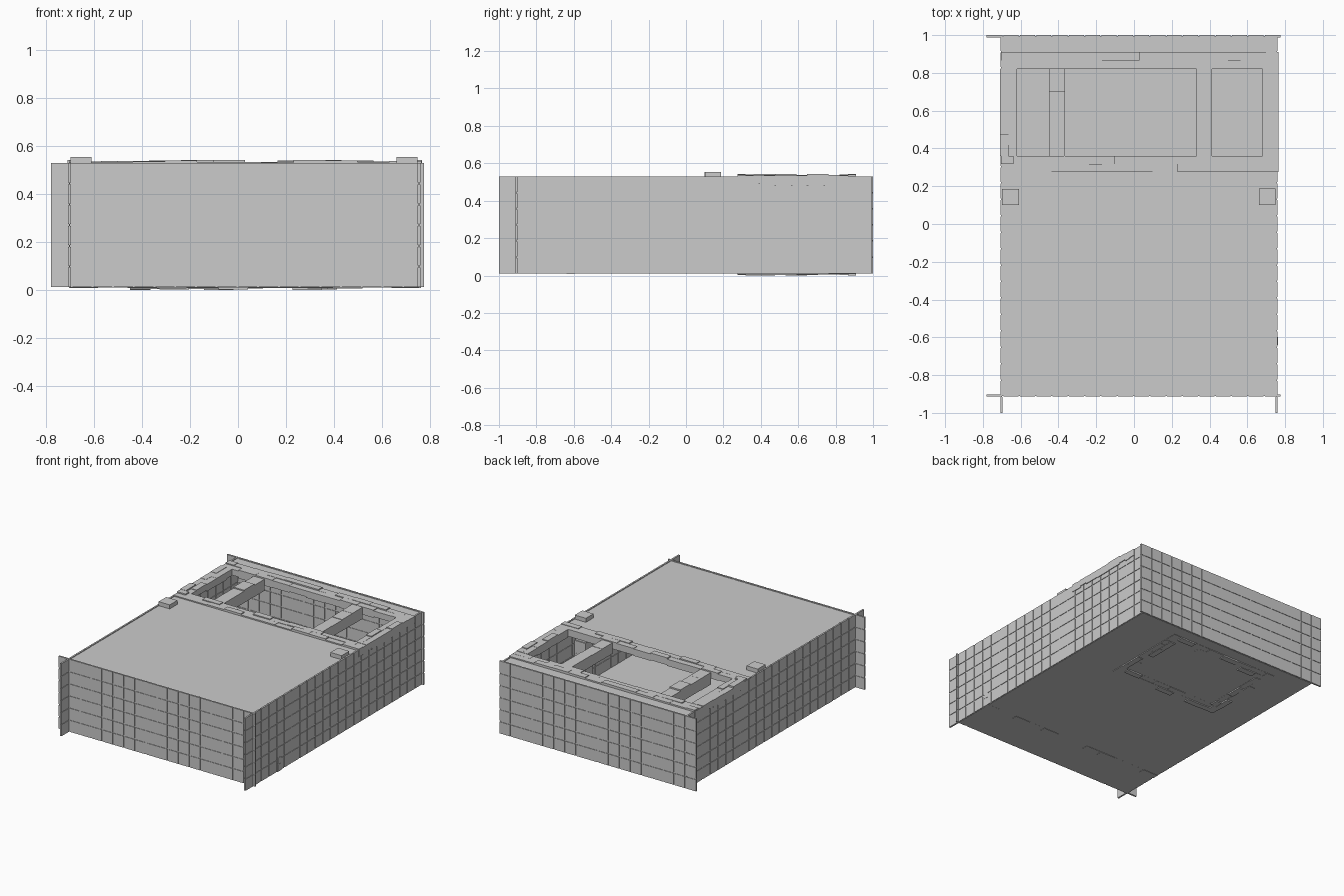
import bpy, bmesh, random

if "Cube" in bpy.data.objects:
    bpy.data.objects.remove(bpy.data.objects["Cube"])

random.seed(4)


def add_box(bm, x0, x1, y0, y1, z0, z1):
    v = bmesh.ops.create_cube(bm, size=1)["verts"]
    for p in v:
        p.co = (x0 + (p.co.x + .5) * (x1 - x0),
                y0 + (p.co.y + .5) * (y1 - y0),
                z0 + (p.co.z + .5) * (z1 - z0))


def finish(bm, name):
    me = bpy.data.meshes.new(name)
    bm.to_mesh(me)
    bm.free()
    ob = bpy.data.objects.new(name, me)
    bpy.context.collection.objects.link(ob)
    return ob


def slab(name, *b):
    bm = bmesh.new()
    add_box(bm, *b)
    return finish(bm, name)


Z0, Z1 = .012, .53


def tiled_wall(name, axis, a0, a1, pos, cols, rows=6, thick=.012, gap=.008):
    """Thin wall of square tiles standing proud of a core sheet on both sides."""
    bm = bmesh.new()

    def put(a, b, z0, z1, t):
        if axis == 'x':
            add_box(bm, a, b, pos - t / 2, pos + t / 2, z0, z1)
        else:
            add_box(bm, pos - t / 2, pos + t / 2, a, b, z0, z1)

    put(a0, a1, Z0, Z1, thick * .4)
    da, dz = (a1 - a0) / cols, (Z1 - Z0) / rows
    for i in range(cols):
        for j in range(rows):
            put(a0 + i * da + (gap / 2 if i else 0),
                a0 + (i + 1) * da - (gap / 2 if i < cols - 1 else 0),
                Z0 + j * dz + (gap / 2 if j else 0),
                Z0 + (j + 1) * dz - (gap / 2 if j < rows - 1 else 0), thick)
    return finish(bm, name)


def stone_strip(name, x0, x1, y0, y1, z0, z1, length=.13, rows=2, jz=.006):
    """Rows of rough stones along the longer side of a rectangle."""
    bm = bmesh.new()
    along_x = x1 - x0 > y1 - y0
    a0, a1, b0, b1 = (x0, x1, y0, y1) if along_x else (y0, y1, x0, x1)
    n = max(1, round((a1 - a0) / length))
    step, w = (a1 - a0) / n, (b1 - b0) / rows
    for r in range(rows):
        cuts = [a0] + [a0 + step * (i + (.5 if r % 2 else 0))
                       for i in range(0 if r % 2 else 1, n)] + [a1]
        for s, e in zip(cuts, cuts[1:]):
            lo = z0 + random.uniform(-jz, jz)
            hi = z1 + random.uniform(-jz, jz)
            c, d = b0 + r * w, b0 + (r + 1) * w
            box = (s, e, c, d) if along_x else (c, d, s, e)
            add_box(bm, *box, lo, hi)
    return finish(bm, name)


# Tiled outer walls, overlapping past the corners
tiled_wall("front_wall", 'x', -.78, .775, -.908, 18)
tiled_wall("back_wall", 'x', -.78, .775, .994, 18)
tiled_wall("left_wall", 'y', -1, 1, -.702, 23)
tiled_wall("right_wall", 'y', -1, 1, .755, 23)

# Floor and roof deck with the open bay behind it
slab("floor", -.70, .755, -.906, .992, .010, .020)
slab("roof_deck", -.70, .755, -.906, .28, .510, .525)
slab("roof_back_strip", -.70, .755, .90, .992, .510, .525)

# Stone coping around the opening, with two cross dividers
TOP = (.485, .537)
stone_strip("coping_front", -.705, .765, .275, .36, *TOP)
stone_strip("coping_back", -.705, .765, .82, .91, *TOP)
stone_strip("coping_left", -.71, -.62, .36, .82, *TOP)
stone_strip("coping_right", .68, .766, .36, .82, *TOP)
stone_strip("divider_left", -.45, -.365, .36, .82, .45, .533, .115, 1)
stone_strip("divider_right", .33, .412, .36, .82, .45, .533, .115, 1)

# Stone ring set in the floor beneath the opening
LOW = (.005, .085)
stone_strip("basin_front", -.45, .412, .275, .36, *LOW, jz=.005)
stone_strip("basin_back", -.45, .412, .82, .91, *LOW, jz=.005)
stone_strip("basin_left", -.45, -.365, .36, .82, *LOW, jz=.005)
stone_strip("basin_right", .33, .412, .36, .82, *LOW, jz=.005)

# Low stone kerb across the front part of the room
stone_strip("kerb", -.705, .763, -.64, -.597, .010, .065, .12, 1)
stone_strip("kerb_upper", -.70, .763, -.638, -.599, .065, .105, .12, 1, .003)

# Corner posts of stacked stones poking through the deck
for name, x in (("post_left", -.654), ("post_right", .704)):
    bm = bmesh.new()
    for k in range(6):
        j = random.uniform(-.003, .003)
        z = .015 + k * .09
        add_box(bm, x - .044 + j, x + .044 + j, .10 + j, .186 + j, z, z + .089)
    finish(bm, name)
